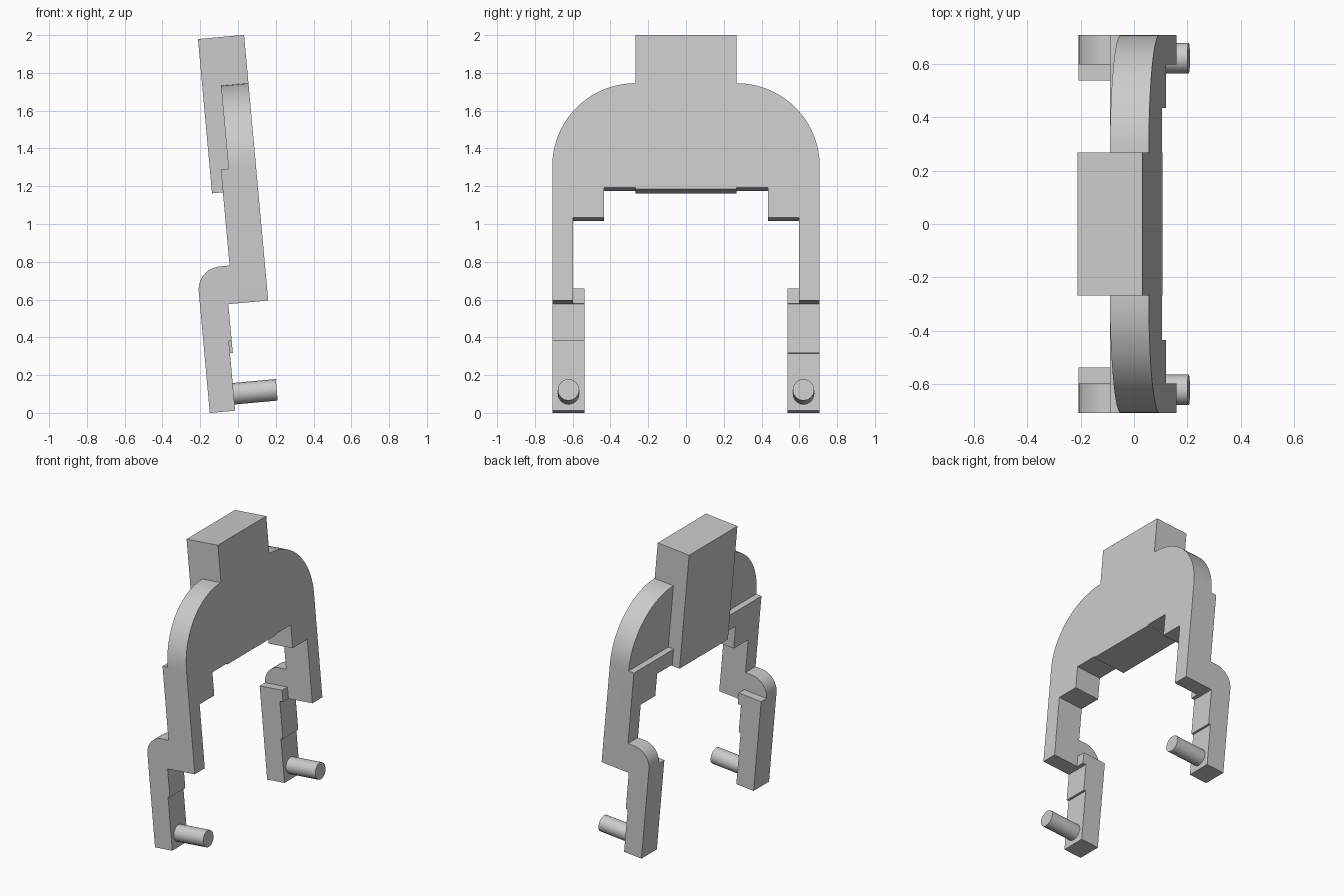
import bpy, bmesh
from math import sin, cos, pi, radians
from mathutils import Matrix, Vector

if "Cube" in bpy.data.objects:
    bpy.data.objects.remove(bpy.data.objects["Cube"], do_unlink=True)

grey = bpy.data.materials.new("light grey")
grey.use_nodes = True
grey.diffuse_color = (0.6, 0.6, 0.6, 1)
grey.node_tree.nodes["Principled BSDF"].inputs["Base Color"].default_value = (0.6, 0.6, 0.6, 1)

# Everything is modelled upright, then leaned back as one assembly
LEAN = Matrix.Translation((0.16, 0, 0.595)) @ Matrix.Rotation(radians(-5.2), 4, 'Y')


def prism(name, points, push):
    """Extrude a closed 3D outline along the vector push."""
    bm = bmesh.new()
    face = bm.faces.new([bm.verts.new(p) for p in points])
    new = bmesh.ops.extrude_face_region(bm, geom=[face])["geom"]
    bmesh.ops.translate(bm, vec=Vector(push), verts=[v for v in new if isinstance(v, bmesh.types.BMVert)])
    bmesh.ops.recalc_face_normals(bm, faces=bm.faces)
    mesh = bpy.data.meshes.new(name)
    bm.to_mesh(mesh)
    bm.free()
    mesh.materials.append(grey)
    ob = bpy.data.objects.new(name, mesh)
    bpy.context.collection.objects.link(ob)
    ob.matrix_world = LEAN
    return ob


def side_prism(name, profile, y0, y1):
    return prism(name, [(u, y0, w) for u, w in profile], (0, y1 - y0, 0))


def rect(u0, u1, w0, w1):
    return [(u0, w0), (u1, w0), (u1, w1), (u0, w1)]


def smooth(ob):
    bpy.ops.object.select_all(action='DESELECT')
    bpy.context.view_layer.objects.active = ob
    ob.select_set(True)
    bpy.ops.object.shade_smooth_by_angle(angle=radians(32))


# Arched body with stepped inner opening
SIDE, INNER, BACK = 0.708, 0.597, -0.187
half = [(0.435, 0.6), (0.435, 0.44), (INNER, 0.44), (INNER, 0), (SIDE, 0)]
half += [(0.268 + 0.44 * cos(a), 0.715 + 0.44 * sin(a)) for a in [i * pi / 40 for i in range(21)]]
outline = half + [(-y, w) for y, w in reversed(half)]
body = prism("arched_body", [(BACK, y, w) for y, w in outline], (-BACK, 0, 0))

# Thin the back of the arch above the step
cutter = side_prism("arch_back_cutter", rect(-0.4, -0.146, 0.712, 1.5), -1, 1)
cut = body.modifiers.new("back_step", 'BOOLEAN')
cut.operation, cut.solver, cut.object = 'DIFFERENCE', 'EXACT', cutter
bpy.context.view_layer.update()
bpy.context.view_layer.objects.active = body
bpy.ops.object.modifier_apply(modifier=cut.name)
bpy.data.objects.remove(cutter, do_unlink=True)
smooth(body)

# Central top block
side_prism("top_block", rect(-0.245, 0, 0.592, 1.412), -0.268, 0.268)

# Legs: hooked clip, inner strip and peg on each side
for side, s, step in (("left", 1, -0.26), ("right", -1, -0.195)):
    front = [(-0.362, -0.565), (-0.227, -0.565), (-0.227, step), (-0.212, step), (-0.212, 0)]
    bend = [(-0.24 - 0.122 * sin(a), 0.081 + 0.122 * cos(a)) for a in [i * pi / 20 for i in range(11)]]
    clip = side_prism(side + "_clip", front + [(BACK, 0), (BACK, 0.203)] + bend, s * INNER, s * SIDE)
    smooth(clip)
    strip = front + [(BACK, 0), (BACK, 0.08), (-0.362, 0.08)]
    side_prism(side + "_inner_strip", strip, s * 0.537, s * INNER)
    ring = [(-0.235, s * 0.622 + 0.057 * cos(a), -0.475 + 0.057 * sin(a))
            for a in [i * pi / 8 for i in range(16)]]
    smooth(prism(side + "_peg", ring, (0.237, 0, 0)))
